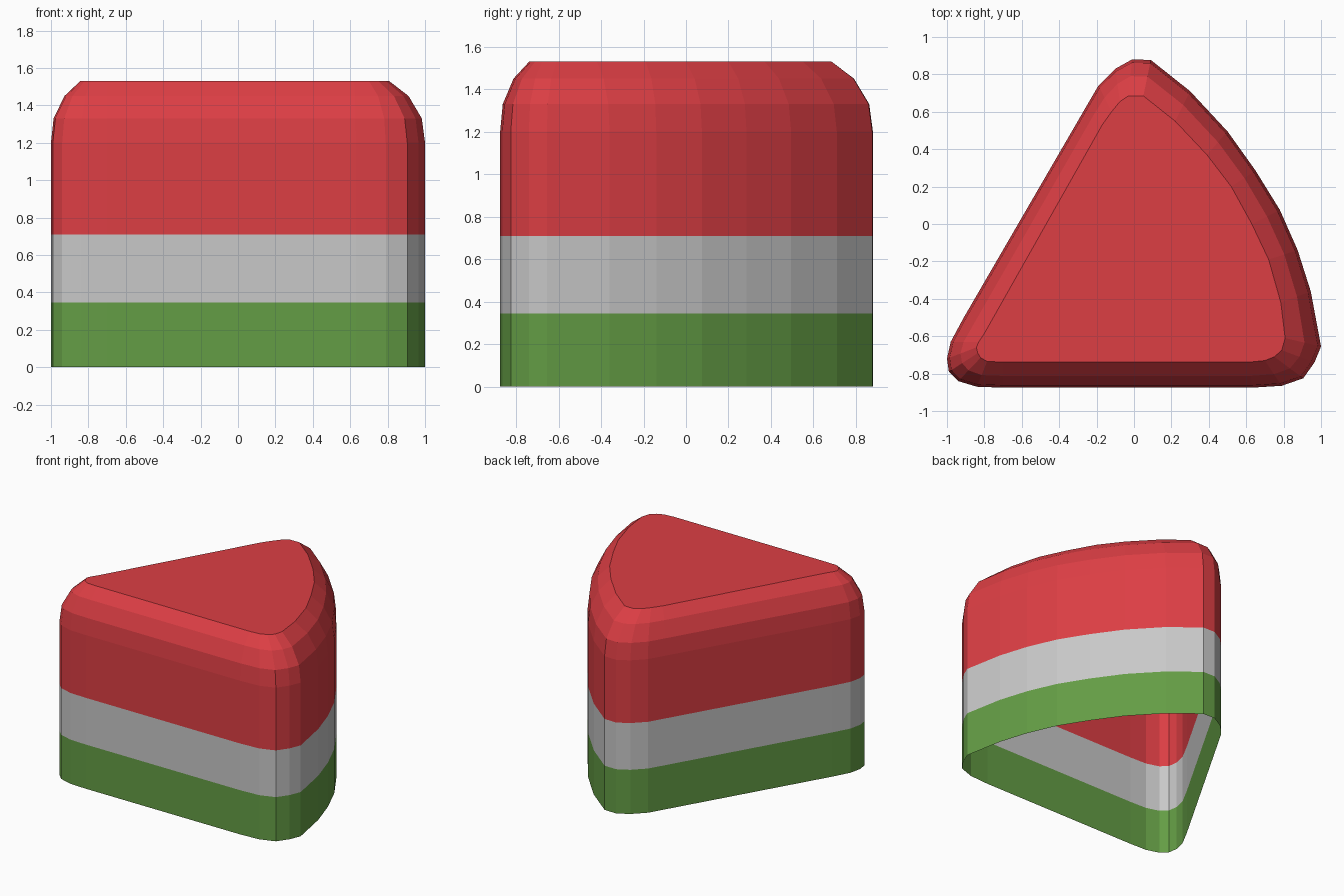
import bpy, bmesh

# Flat colours
def material(name, rgb):
    m = bpy.data.materials.new(name)
    lin = [c / 12.92 if c <= 0.04045 else ((c + 0.055) / 1.055) ** 2.4
           for c in (v / 255 for v in rgb)]
    m.diffuse_color = (*lin, 1)
    return m

mats = [material("rind_green", (100, 157, 69)),
        material("pith_grey", (200, 200, 200)),
        material("flesh_red", (220, 62, 68))]

# Rounded wedge outline (wall) and the smaller outline of the flat top, paired
wall = [(-0.01, 0.88), (-0.10, 0.83), (-0.19, 0.74), (-0.26, 0.62),
        (-0.91, -0.50), (-0.98, -0.63), (-1.0, -0.72), (-0.99, -0.79),
        (-0.94, -0.84), (-0.84, -0.87), (-0.70, -0.875), (0.63, -0.875),
        (0.79, -0.865), (0.905, -0.825), (0.965, -0.74), (1.0, -0.655),
        (0.945, -0.36), (0.875, -0.14), (0.78, 0.075), (0.65, 0.285),
        (0.50, 0.495), (0.30, 0.71), (0.09, 0.877)]
top = [(-0.03, 0.685), (-0.075, 0.655), (-0.12, 0.60), (-0.17, 0.53),
       (-0.80, -0.585), (-0.83, -0.63), (-0.843, -0.66), (-0.835, -0.69),
       (-0.82, -0.715), (-0.785, -0.735), (-0.70, -0.738), (0.62, -0.738),
       (0.70, -0.73), (0.75, -0.71), (0.79, -0.675), (0.808, -0.61),
       (0.785, -0.42), (0.72, -0.19), (0.63, 0.0), (0.52, 0.20),
       (0.39, 0.37), (0.22, 0.55), (0.05, 0.685)]

# Rings as (height, how far the outline has moved towards the top outline)
rings = [(0, 0), (0.345, 0), (0.71, 0), (1.2, 0),
         (1.33, 0.09), (1.45, 0.46), (1.53, 1)]

bm = bmesh.new()
loops = [[bm.verts.new((a[0] + (b[0] - a[0]) * t, a[1] + (b[1] - a[1]) * t, z))
          for a, b in zip(wall, top)] for z, t in rings]

# Walls and rounded shoulder, coloured in bands by height; bottom stays open
n = len(wall)
for r, (lo, hi) in enumerate(zip(loops, loops[1:])):
    for i in range(n):
        j = (i + 1) % n
        f = bm.faces.new((lo[i], lo[j], hi[j], hi[i]))
        f.material_index = min(r, 2)

# Flat top
bm.faces.new(loops[-1]).material_index = 2

mesh = bpy.data.meshes.new("fruit_wedge")
bm.to_mesh(mesh)
bm.free()
for m in mats:
    mesh.materials.append(m)
wedge = bpy.data.objects.new("fruit_wedge", mesh)
bpy.context.collection.objects.link(wedge)
